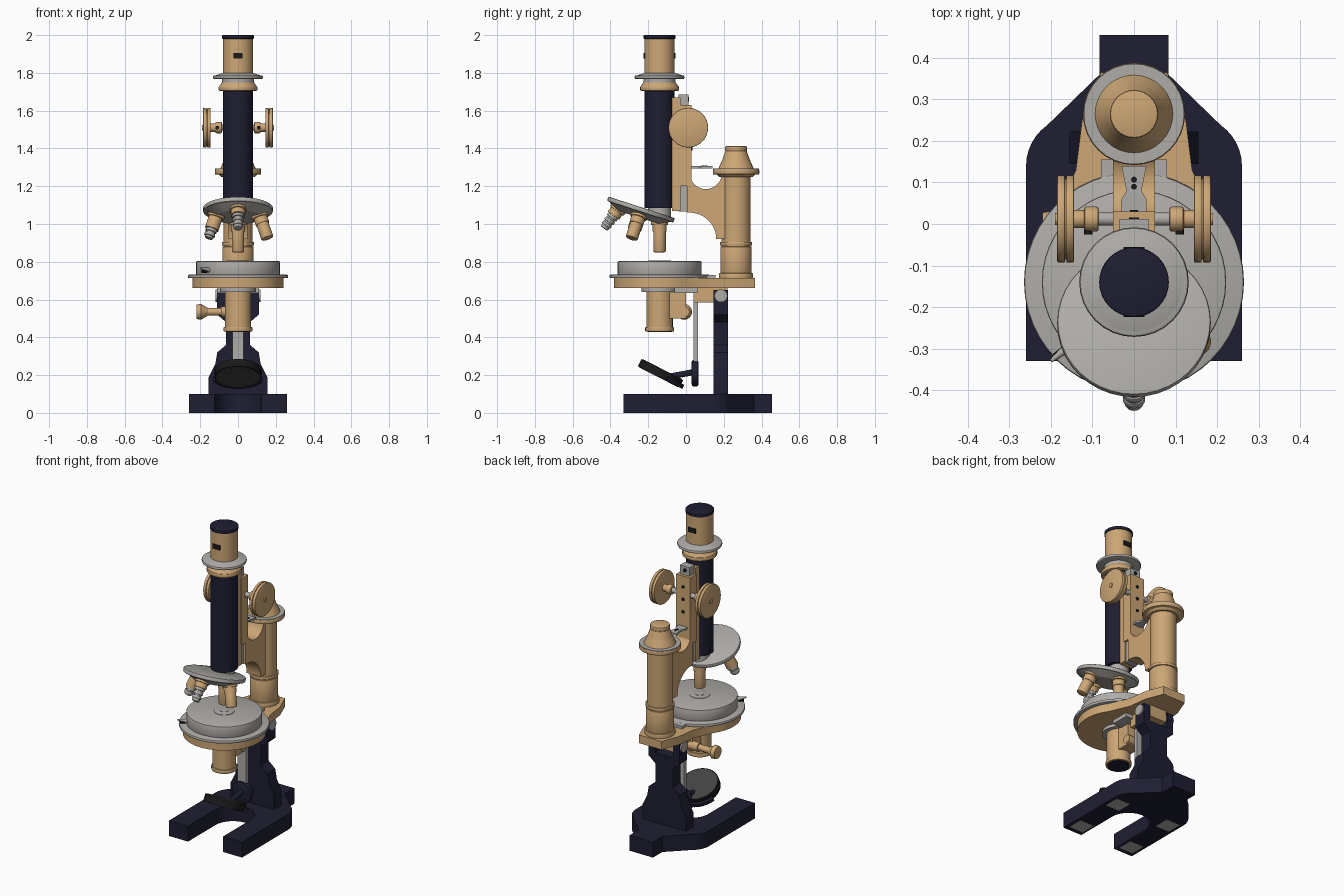
import bpy, bmesh
from math import sin, cos, radians
from mathutils import Vector, Matrix

if "Cube" in bpy.data.objects:
    bpy.data.objects.remove(bpy.data.objects["Cube"])


def material(name, *colour):
    mat = bpy.data.materials.new(name)
    mat.use_nodes = True
    mat.diffuse_color = (*colour, 1)
    shader = next(n for n in mat.node_tree.nodes if n.type == 'BSDF_PRINCIPLED')
    shader.inputs["Base Color"].default_value = (*colour, 1)
    return mat


navy = material("navy enamel", .013, .013, .032)
brass = material("brass", .61, .385, .18)
steel = material("steel", .43, .415, .395)
glass = material("dark mirror", .055, .055, .055)
black = material("black", .01, .01, .01)
parts = []

# Shared centre lines and main sizes
optic = Vector((0, -.14))
column = Vector((0, .265))
tube_radius = .08
bed_low, bed_top = .66, .713


def finish(bm, name, mat):
    bmesh.ops.remove_doubles(bm, verts=bm.verts, dist=.00001)
    bmesh.ops.recalc_face_normals(bm, faces=bm.faces)
    mesh = bpy.data.meshes.new(name)
    bm.to_mesh(mesh)
    bm.free()
    mesh.materials.append(mat)
    part = bpy.data.objects.new(name, mesh)
    bpy.context.collection.objects.link(part)
    parts.append(part)
    return part


def turned(name, mat, start, end, radius, tip=None, rim=0, sides=32):
    """Round bar or cone from start to end, with optionally bevelled rims."""
    start, end = Vector(start), Vector(end)
    span = end - start
    bm = bmesh.new()
    bmesh.ops.create_cone(bm, cap_ends=True, segments=sides, radius1=radius,
                          radius2=radius if tip is None else tip, depth=span.length)
    if rim:
        edges = [e for e in bm.edges if e.calc_face_angle(0) > radians(45)]
        bmesh.ops.bevel(bm, geom=edges, offset=rim, segments=2, profile=.5, affect='EDGES')
    turn = span.to_track_quat('Z', 'Y').to_matrix().to_4x4()
    bm.transform(Matrix.Translation((start + end) / 2) @ turn)
    return finish(bm, name, mat)


def upright(name, mat, centre, low, high, radius, **shape):
    return turned(name, mat, (*centre, low), (*centre, high), radius, **shape)


def prism(name, mat, outline, low, high, along='z'):
    """Extrude a flat outline between two positions on one axis."""
    place = {'x': lambda a, b, c: (c, a, b), 'y': lambda a, b, c: (a, c, b),
             'z': lambda a, b, c: (a, b, c)}[along]
    bm = bmesh.new()
    face = bm.faces.new([bm.verts.new(place(a, b, low)) for a, b in outline])
    grown = bmesh.ops.extrude_face_region(bm, geom=[face])['geom']
    bmesh.ops.translate(bm, vec=Vector(place(0, 0, high - low)),
                        verts=[v for v in grown if isinstance(v, bmesh.types.BMVert)])
    return finish(bm, name, mat)


def block(name, mat, half, front, back, low, high, x=0):
    corners = [(x - half, front), (x + half, front), (x + half, back), (x - half, back)]
    return prism(name, mat, corners, low, high)


def mirrored(half):
    return half + [(-a, b) for a, b in reversed(half)]


def arc(cx, cy, radius, begin, end, steps=16):
    angles = [radians(begin + (end - begin) * i / steps) for i in range(steps + 1)]
    return [(cx + radius * cos(a), cy + radius * sin(a)) for a in angles]


# Horseshoe foot with pads underneath
toe, leg_inner, leg_outer, foot_top = -.33, .125, .26, .1
foot = [(.083, .455), (.083, .36)] + arc(.14, .14, leg_outer - .14, 55, 0, steps=6)
foot += [(leg_outer, toe), (leg_inner, toe)] + arc(0, -.05, leg_inner, 0, 87)
prism("foot", navy, mirrored(foot), 0, foot_top)
for side in (-1, 1):
    for front in (-.3, .03):
        block("foot_pad", steel, .05, front, front + .1, -.001, .004, x=side * .19)

# Forked pillar and tilting joint
pillar = [(.155, foot_top), (.155, .19), (.12, .26), (.11, .32)]
pillar += [(.063, .36), (.063, .48), (.11, .52), (.11, .65), (.065, .65), (.065, .55)]
prism("pillar", navy, mirrored(pillar), .145, .223, 'y')
turned("tilt_pin", steel, (-.12, .185, .62), (.12, .185, .62), .034)
block("tilt_block", brass, .06, .04, .22, .585, bed_low)

# Stage bed, table and fittings
bed = [(.08, .365), (.125, .25), (.14, .13)] + arc(*optic, .242, 35, -87, steps=20)
prism("stage_bed", brass, mirrored(bed), bed_low, bed_top)
upright("stage_flange", steel, optic, bed_top, .732, .265, rim=.006, sides=48)
upright("stage_table", steel, optic, .73, .803, .222, rim=.005, sides=48)
upright("stage_insert", steel, optic, .8, .806, .06, rim=.002)
upright("stage_aperture", steel, optic, .8, .808, .025)
block("stage_stop", steel, tube_radius, .08, .155, bed_top, .73)
turned("stage_clip", steel, (-.15, -.29, .755), (-.2, -.33, .765), .014, tip=.004, sides=12)
turned("clip_screw", black, (-.165, -.3, .75), (-.19, -.32, .75), .009, sides=12)

# Condenser below the stage, with its focusing knob
upright("condenser", brass, optic, .45, bed_low, .07)
upright("condenser_ring", brass, optic, .43, .455, .076, rim=.004)
upright("condenser_lens", navy, optic, .427, .432, .065)
upright("condenser_collar", steel, optic, .64, bed_low, .095)
block("condenser_bracket", brass, .045, -.09, 0, .5, bed_low)
block("condenser_plate", steel, .11, -.06, .06, .635, bed_low)
pinion = Vector((0, -.01, .535))
for name, near, far, radius, tip in (("pinion", .05, -.09, .028, .028), ("stem", -.09, -.17, .02, .02),
                                     ("flare", -.16, -.195, .02, .042), ("knob", -.195, -.22, .042, .038)):
    turned("condenser_" + name, brass, pinion + Vector((near, 0, 0)), pinion + Vector((far, 0, 0)),
           radius, tip=tip)

# Mirror on its hanging stem
block("mirror_stem", steel, .03, .04, .063, .2, bed_low)
turned("stem_boss", navy, (0, .03, .21), (0, .066, .21), .07, rim=.01)
turned("mirror_arm", navy, (0, .035, .215), (0, -.1, .19), .016)
tilt = radians(-27)
facing = Matrix.Rotation(tilt, 3, 'X') @ Vector((0, 0, 1))
mirror = Vector((0, -.135, .21))
for name, mat, radius, depth in (("rim", black, .124, .021), ("face", glass, .116, .024)):
    turned("mirror_" + name, mat, mirror - facing * depth, mirror + facing * depth, radius)
yoke = prism("mirror_yoke", navy, arc(0, 0, .14, 20, 160) + arc(0, 0, .12, 160, 20), -.012, .012)
yoke.location = mirror - facing * .01
yoke.rotation_euler.x = tilt

# Rear column with fine focus head
upright("column_foot", brass, column, .7, .74, .09, rim=.005)
upright("column_socket", brass, column, .73, .88, .083, rim=.003)
upright("column_post", brass, column, .87, 1.26, .077)
upright("column_band", brass, column, .885, .905, .085, rim=.003)
upright("column_flare", brass, column, 1.25, 1.265, .09, tip=.105)
upright("column_flange", brass, column, 1.262, 1.289, .123, rim=.005)
upright("flange_plate", steel, column, 1.285, 1.293, .121)
upright("fine_focus_skirt", brass, column, 1.29, 1.34, .095, tip=.073)
upright("fine_focus_cone", brass, column, 1.34, 1.39, .073, tip=.055)
upright("fine_focus_cap", brass, column, 1.385, 1.412, .058, rim=.005)

# Curved arm, with rack and slide behind the tube
arm = [(.005, 1.06)] + arc(.02, .92, .14, 90, 0) + [(.21, .92), (.21, 1.27)]
arm += arc(.105, 1.27, .085, 0, -180) + [(.02, 1.32), (.005, 1.32)]
prism("arm", brass, arm, -.05, .05, 'x')
block("slide_plate", brass, .045, -.075, -.03, 1.07, 1.67)
block("rack", steel, .035, -.04, .012, 1.065, 1.685)
block("pinion_housing", brass, .05, -.035, .03, 1.2, 1.63)
turned("rack_screw", black, (0, 0, 1.66), (0, .016, 1.66), .012, sides=12)
prism("index_plate", steel, mirrored([(.03, .02), (.03, .06), (.018, .08), (.03, .14)]), 1.295, 1.307)
for back in (.09, .107):
    upright("index_screw", black, (0, back), 1.3, 1.311, .007, sides=12)
for height in (1.4, 1.48, 1.56):
    turned("housing_screw", black, (0, .02, height), (0, .034, height), .01, sides=12)

# Coarse focus wheels
focus = Vector((0, .012, 1.51))
reach = Vector((.15, 0, 0))
turned("focus_shaft", steel, focus - reach, focus + reach, .016)
for side in (-1, 1):
    for name, near, far, radius, rim in (
            ("hub", .085, .12, .03, .006), ("collar", .11, .15, .022, 0),
            ("wheel", .145, .175, .098, 0), ("inner_rim", .145, .163, .105, .003),
            ("outer_rim", .166, .185, .105, .004), ("screw", .18, .19, .014, 0)):
        outward = Vector((side, 0, 0))
        turned("focus_" + name, brass, focus + outward * near, focus + outward * far, radius, rim=rim)
    hole = focus + Vector((side * .11, 0, 0))
    turned("hub_screw", black, hole, hole - Vector((0, .037, 0)), .01, sides=12)

# Body tube and eyepiece
upright("body_tube", navy, optic, 1.085, 1.71, tube_radius)
upright("tube_collar", brass, optic, 1.705, 1.73, .103, rim=.006)
upright("collar_taper", brass, optic, 1.728, 1.75, .1, tip=.085)
upright("collar_neck", steel, optic, 1.745, 1.77, .085)
upright("collar_flange", steel, optic, 1.767, 1.787, .132, rim=.008)
upright("collar_crown", steel, optic, 1.785, 1.8, .125, tip=tube_radius)
upright("eyepiece_tube", brass, optic, 1.795, 1.982, tube_radius)
upright("eyepiece_cap", navy, optic, 1.98, 2, .084, rim=.004)
for side in (-1, 1):
    skin = optic.y + side * tube_radius
    block("eyepiece_slot", black, .025, skin - .004, skin + .004, 1.875, 1.905)

# Tilted revolving nosepiece
upright("tube_neck", steel, optic, 1.03, 1.09, .06)
cone = radians(18)
turn = Matrix.Rotation(-cone, 3, 'X')
up = turn @ Vector((0, 0, 1))
hub = Vector((0, -.235, 1.088))
turned("nosepiece", steel, hub - up * .025, hub, .185, rim=.006, sides=40)
turned("nosepiece_dish", steel, hub - up * .055, hub - up * .025, .12, tip=.17, sides=40)

# Four objectives, splayed about the nosepiece axis
for name, angle, mat, ribs, sleeve, length in (
        ("rear", 90, brass, 0, .055, .165), ("front", 270, steel, 3, .05, .135),
        ("left", 0, brass, 0, .055, .14), ("right", 180, steel, 2, .085, .14)):
    swing = radians(angle)
    out = Vector((cos(swing), sin(swing), 0))
    root = hub + turn @ (out * .113 - Vector((0, 0, .04)))
    aim = turn @ (out * sin(cone) - Vector((0, 0, cos(cone))))
    turned(name + "_mount", brass, root, root + aim * .02, .045, rim=.003)
    turned(name + "_sleeve", brass, root, root + aim * sleeve, .037)
    slim = .023 if ribs else .033
    turned(name + "_objective", mat, root, root + aim * length, slim, rim=.007)
    for rib in range(ribs):
        spot = root + aim * (sleeve + rib * .025)
        turned(name + "_rib", mat, spot, spot + aim * .017, .031 - rib * .002, rim=.003)

# Smooth the round parts, keeping edges sharp
bpy.ops.object.select_all(action='DESELECT')
for part in parts:
    part.select_set(True)
bpy.context.view_layer.objects.active = parts[0]
bpy.ops.object.shade_smooth_by_angle(angle=radians(30))
